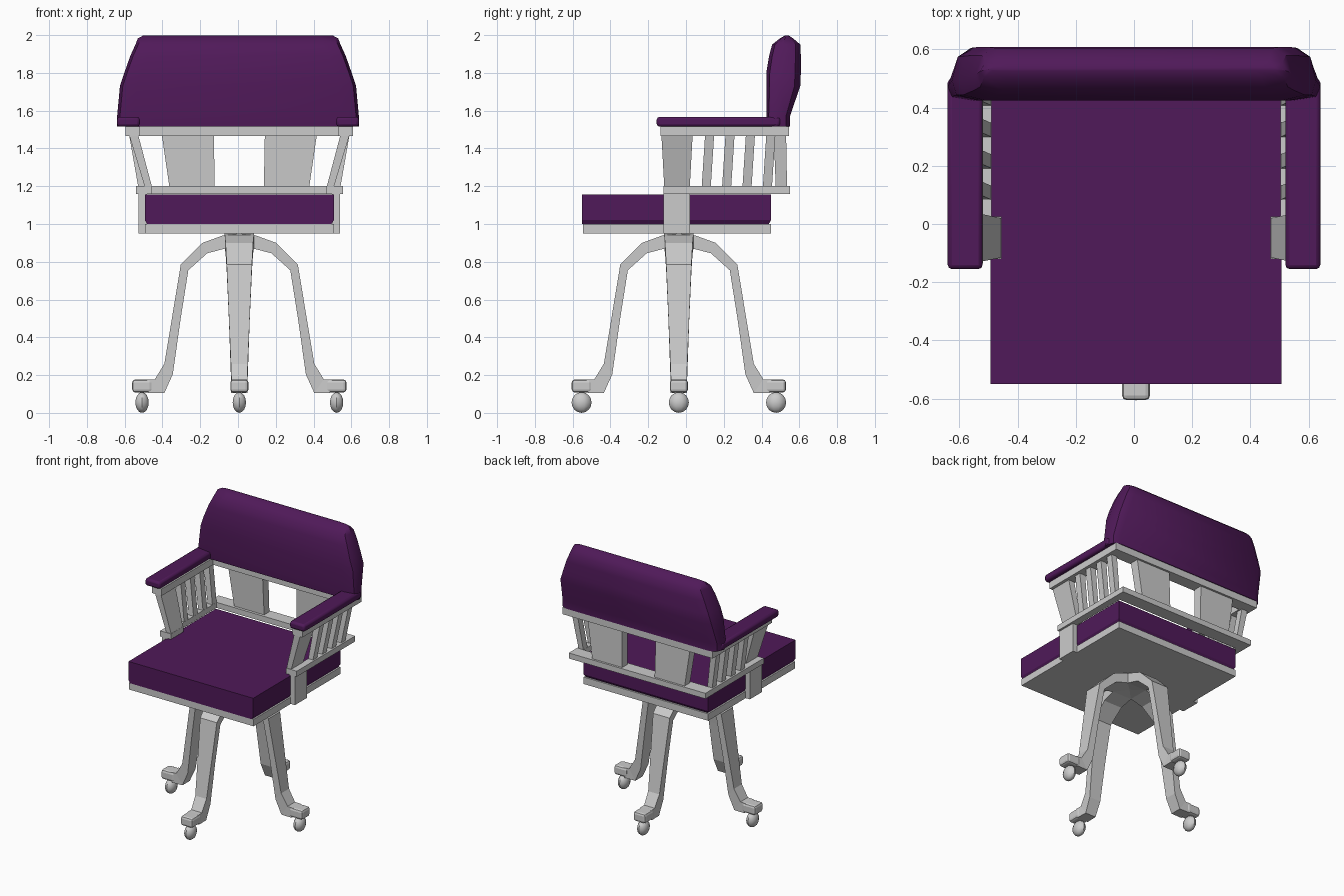
import bpy, bmesh, math
from mathutils import Matrix, Vector

if "Cube" in bpy.data.objects:
    bpy.data.objects.remove(bpy.data.objects["Cube"])

CX, CY = 0.007, -0.038          # frame centre in x, leg centre in y

purple = bpy.data.materials.new("purple_upholstery")
purple.diffuse_color = (0.08, 0.01, 0.1, 1)
purple.use_nodes = True
purple.node_tree.nodes["Principled BSDF"].inputs["Base Color"].default_value = purple.diffuse_color


def finish(name, bm, mat=None, bevel=0, smooth=False):
    bmesh.ops.recalc_face_normals(bm, faces=bm.faces)
    me = bpy.data.meshes.new(name)
    bm.to_mesh(me)
    bm.free()
    ob = bpy.data.objects.new(name, me)
    bpy.context.collection.objects.link(ob)
    if mat:
        me.materials.append(mat)
    if bevel:
        m = ob.modifiers.new("bevel", 'BEVEL')
        m.width, m.segments = bevel, 2
    if smooth:
        bpy.ops.object.select_all(action='DESELECT')
        ob.select_set(True)
        bpy.context.view_layer.objects.active = ob
        bpy.ops.object.shade_smooth_by_angle(angle=math.radians(40))
    return ob


def loft(name, rings, xf=None, **kw):
    """Skin a list of equal-length point rings and cap both ends."""
    bm = bmesh.new()
    vs = [[bm.verts.new(p) for p in r] for r in rings]
    n = len(rings[0])
    for a, b in zip(vs, vs[1:]):
        for i in range(n):
            bm.faces.new((a[i], a[(i + 1) % n], b[(i + 1) % n], b[i]))
    bm.faces.new(vs[0])
    bm.faces.new(vs[-1])
    if xf:
        bm.transform(xf)
    return finish(name, bm, **kw)


def rect(x0, x1, y0, y1, z):
    return [(x0, y0, z), (x1, y0, z), (x1, y1, z), (x0, y1, z)]


def box(name, x0, x1, y0, y1, z0, z1, **kw):
    return loft(name, [rect(x0, x1, y0, y1, z0), rect(x0, x1, y0, y1, z1)], **kw)


def prism(name, half, z0, z1):
    """Extrude a plan given by its right half, mirrored about the frame centre."""
    pts = [(CX + x, y) for x, y in half] + [(CX - x, y) for x, y in reversed(half)]
    return loft(name, [[(x, y, z) for x, y in pts] for z in (z0, z1)])


# Seat plate and cushion
box("seat_plate", CX - 0.5, CX + 0.5, -0.545, 0.45, 0.95, 1.0)
q = 0.012
loft("seat_cushion", [
    rect(CX - 0.5 + q, CX + 0.5 - q, -0.55, 0.45 - q, 1.0),
    rect(CX - 0.5, CX + 0.5, -0.55, 0.45, 1.02),
    rect(CX - 0.5, CX + 0.5, -0.55, 0.45, 1.155)], mat=purple)

# U-shaped rails
prism("lower_rail", [(0.548, 0.55), (0.548, -0.12), (0.462, -0.12), (0.462, 0.025),
                     (0.497, 0.025), (0.497, 0.455)], 1.16, 1.2)
prism("upper_rail", [(0.603, 0.545), (0.603, -0.135), (0.525, -0.135),
                     (0.525, 0.455)], 1.465, 1.515)

for s, side in ((1, "right"), (-1, "left")):
    xf = Matrix.Translation((CX, 0, 0)) @ Matrix.Diagonal((s, 1, 1, 1))
    # Bracket tying rail to the seat plate
    box("bracket_" + side, 0.49, 0.533, -0.12, 0.02, 0.95, 1.17, xf=xf)
    # Wide leaning front post
    loft("front_post_" + side, [rect(0.462, 0.5, -0.115, 0.02, 1.195),
                                rect(0.535, 0.583, -0.13, 0.035, 1.47)], xf=xf)
    # Four narrow side slats
    for i in range(4):
        y = 0.083 + 0.108 * i
        loft(f"side_slat_{side}_{i + 1}", [rect(0.497, 0.535, y, y + 0.048, 1.195),
                                           rect(0.537, 0.583, y + 0.018, y + 0.066, 1.47)], xf=xf)
    # Wide back slat
    loft("back_slat_" + side, [rect(0.13, 0.37, 0.475, 0.535, 1.195),
                               rect(0.135, 0.41, 0.465, 0.53, 1.47)], xf=xf)
    # Padded armrest
    box("armrest_" + side, 0.52, 0.64, -0.155, 0.5, 1.515, 1.567,
        xf=Matrix.Diagonal((s, 1, 1, 1)), mat=purple, bevel=0.015, smooth=True)


# Backrest cushion: stacked chamfered plan rings
def back_ring(w, yf, yb, z, zdrop=0.0):
    t = yb - yf
    half = [(w - 0.065, yb), (w - 0.02, yb - 0.17 * t), (w, yb - 0.62 * t),
            (w - 0.015, yf + 0.1 * t), (w - 0.09, yf)]
    pts = half + [(-x, y) for x, y in reversed(half)]
    return [(x, y, z) for x, y in pts]


loft("backrest", [back_ring(*a) for a in (
    (0.64, 0.43, 0.55, 1.515), (0.64, 0.425, 0.55, 1.57), (0.625, 0.425, 0.605, 1.73),
    (0.602, 0.425, 0.608, 1.8), (0.57, 0.44, 0.608, 1.89), (0.543, 0.456, 0.605, 1.95),
    (0.53, 0.498, 0.567, 1.983), (0.50, 0.526, 0.542, 1.999))], mat=purple, smooth=True)

# Four swept legs: (outer r, outer z, inner r, inner z, half width)
LEG = [(0.0, 0.95, 0.0, 0.88, 0.078), (0.085, 0.94, 0.075, 0.87, 0.077),
       (0.195, 0.90, 0.17, 0.845, 0.073), (0.31, 0.785, 0.27, 0.755, 0.067),
       (0.357, 0.5, 0.312, 0.49, 0.055), (0.397, 0.26, 0.352, 0.205, 0.045),
       (0.447, 0.178, 0.397, 0.105, 0.042), (0.49, 0.176, 0.48, 0.105, 0.044)]
for k, side in enumerate(("right", "back", "left", "front")):
    xf = Matrix.Translation((CX, CY, 0)) @ Matrix.Rotation(k * math.pi / 2, 4, 'Z')
    loft("leg_" + side, [[(ro, -w, zo), (ro, w, zo), (ri, w, zi), (ri, -w, zi)]
                         for ro, zo, ri, zi, w in LEG], xf=xf)
    box("foot_" + side, 0.46, 0.567, -0.048, 0.048, 0.108, 0.177, xf=xf, bevel=0.016)
    # Ball caster, flattened along x
    bm = bmesh.new()
    bmesh.ops.create_uvsphere(bm, u_segments=10, v_segments=8, radius=0.053)
    bm.transform(Matrix.Translation(xf @ Vector((0.515, 0, 0.055)))
                 @ Matrix.Diagonal((0.7, 1, 1.03, 1)))
    finish("caster_" + side, bm, smooth=True)
